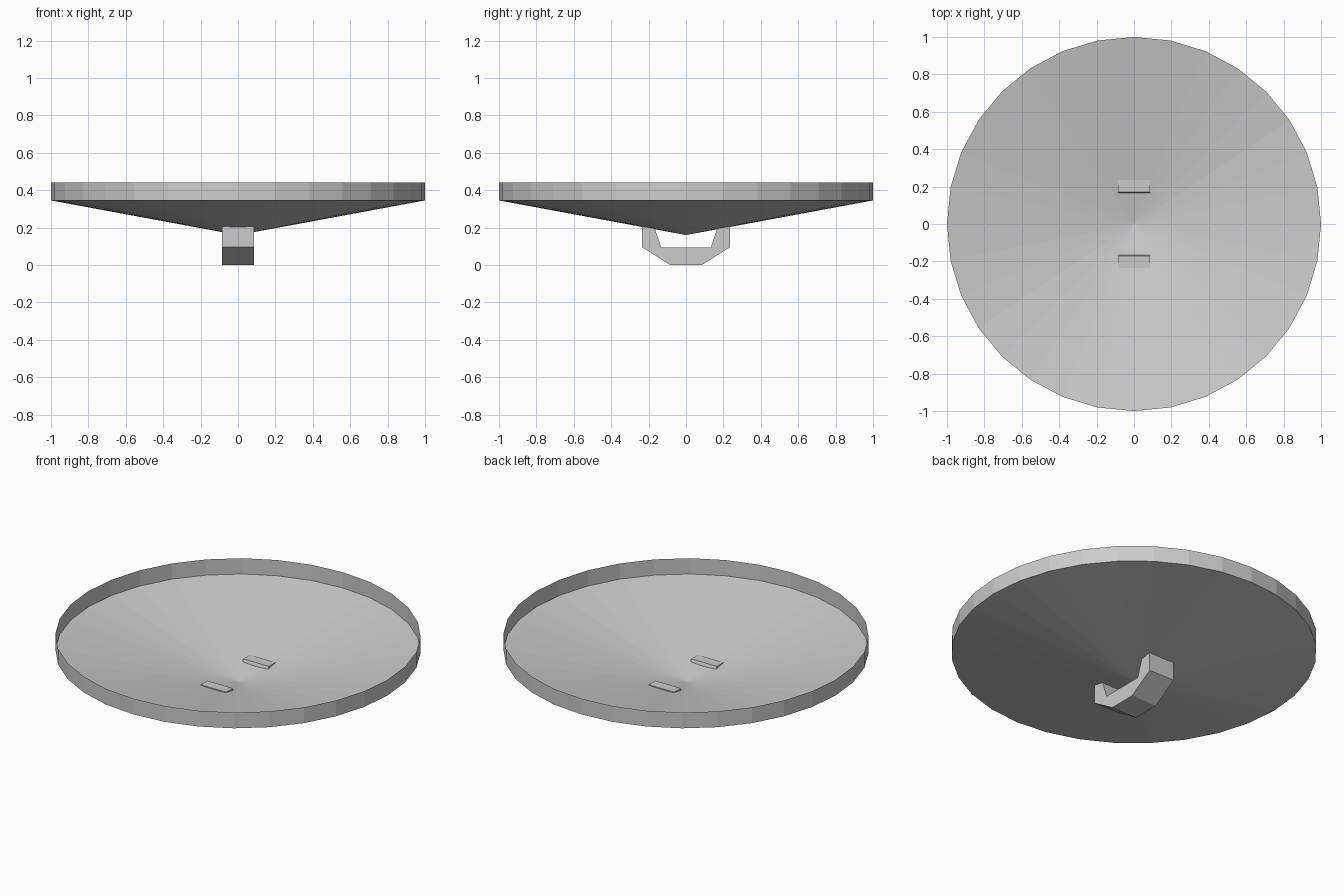
import bpy, bmesh
from math import sin, cos, pi

if "Cube" in bpy.data.objects:
    bpy.data.objects.remove(bpy.data.objects["Cube"])


def finish(name, bm):
    mesh = bpy.data.meshes.new(name)
    bm.to_mesh(mesh)
    bm.free()
    obj = bpy.data.objects.new(name, mesh)
    bpy.context.collection.objects.link(obj)
    return obj


# Dish: thin open cone with an upright rim
SIDES = 32
bm = bmesh.new()
apex = bm.verts.new((0, 0, 0.16))
lower, upper = [
    [bm.verts.new((cos(2 * pi * i / SIDES), sin(2 * pi * i / SIDES), z)) for i in range(SIDES)]
    for z in (0.345, 0.44)
]
for i in range(SIDES):
    j = (i + 1) % SIDES
    bm.faces.new((apex, lower[j], lower[i]))
    bm.faces.new((lower[i], lower[j], upper[j], upper[i]))
finish("dish", bm)

# Handle: angular strap below, its ends poking through the dish
half = [(0.085, 0.0), (0.235, 0.095), (0.235, 0.21), (0.172, 0.21), (0.132, 0.093)]
profile = half + [(-y, z) for y, z in reversed(half)]
bm = bmesh.new()
face = bm.faces.new([bm.verts.new((-0.085, y, z)) for y, z in profile])
side = bmesh.ops.extrude_face_region(bm, geom=[face])["geom"]
bmesh.ops.translate(bm, vec=(0.17, 0, 0), verts=[v for v in side if isinstance(v, bmesh.types.BMVert)])
bmesh.ops.recalc_face_normals(bm, faces=bm.faces)
finish("handle", bm)
